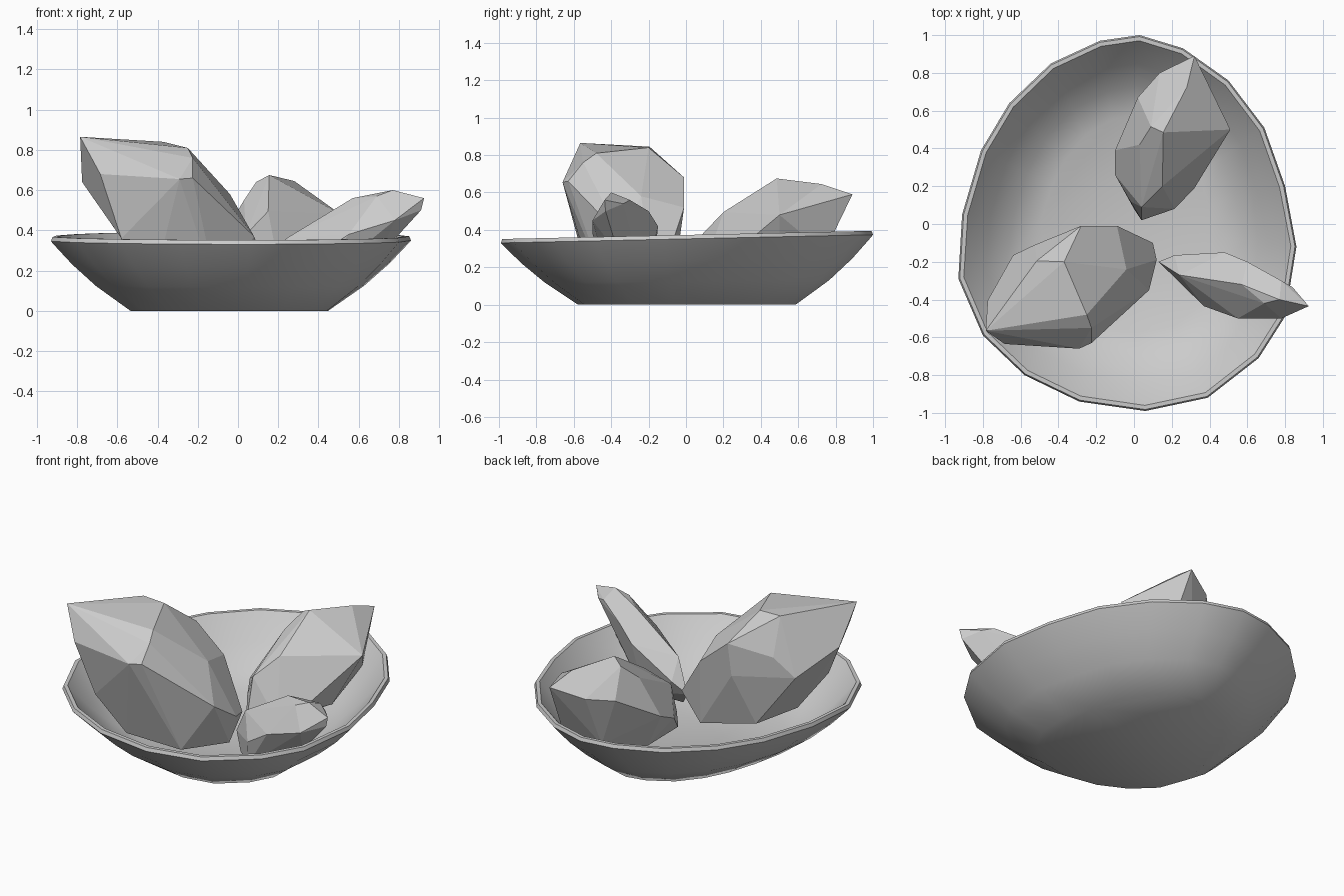
import bpy, bmesh, math
from mathutils import Vector


def make_object(name, bm):
    bmesh.ops.recalc_face_normals(bm, faces=bm.faces[:])
    mesh = bpy.data.meshes.new(name)
    bm.to_mesh(mesh)
    bm.free()
    ob = bpy.data.objects.new(name, mesh)
    bpy.context.collection.objects.link(ob)
    return ob


def crystal(name, points):
    # faceted shard: convex hull of its corner points
    bm = bmesh.new()
    for p in points:
        bm.verts.new(p)
    res = bmesh.ops.convex_hull(bm, input=bm.verts[:])
    loose = [v for v in bm.verts if not v.link_faces]
    bmesh.ops.delete(bm, geom=loose, context='VERTS')
    bmesh.ops.dissolve_limit(bm, angle_limit=math.radians(6),
                             verts=bm.verts[:], edges=bm.edges[:])
    return make_object(name, bm)


# bowl: irregular hand-made rim outline, swept through inset/height rings
rim = [(0.03, 1.0), (0.26, 0.93), (0.50, 0.76), (0.69, 0.51), (0.80, 0.20),
       (0.86, -0.12), (0.80, -0.49), (0.66, -0.71), (0.39, -0.92),
       (0.06, -0.99), (-0.29, -0.94), (-0.58, -0.80), (-0.80, -0.59),
       (-0.93, -0.29), (-0.91, 0.05), (-0.81, 0.39), (-0.66, 0.64),
       (-0.44, 0.85), (-0.18, 0.97)]
profile = [(0.415, 0.0), (0.235, 0.125), (0.11, 0.235), (0.015, 0.335),
           (0.0, 0.352), (0.008, 0.373), (0.03, 0.373), (0.045, 0.355),
           (0.15, 0.235), (0.27, 0.13), (0.42, 0.06)]
centre = Vector((-0.03, 0.0))
bm = bmesh.new()
rings = []
for inset, z in profile:
    ring = []
    for p in rim:
        d = Vector(p) - centre
        q = centre + d.normalized() * (d.length - inset)
        tilt = 0.022 * q.y * min(1, z / 0.35)
        ring.append(bm.verts.new((q.x, q.y, z + tilt)))
    rings.append(ring)
n = len(rim)
for a, b in zip(rings, rings[1:]):
    for i in range(n):
        j = (i + 1) % n
        bm.faces.new((a[i], a[j], b[j], b[i]))
bm.faces.new(rings[0])
bm.faces.new(rings[-1])
bowl = make_object("bowl", bm)
bpy.context.view_layer.objects.active = bowl
bowl.select_set(True)
bpy.ops.object.shade_smooth_by_angle(angle=math.radians(40))

# three crystals leaning outward from the middle of the bowl
crystal("large_crystal", [
    (-0.785, -0.565, 0.865), (-0.515, -0.195, 0.845), (-0.37, -0.20, 0.84),
    (-0.25, -0.48, 0.81), (-0.225, -0.55, 0.76), (-0.685, -0.635, 0.68),
    (-0.29, -0.66, 0.655), (-0.225, -0.63, 0.66), (-0.775, -0.405, 0.64),
    (-0.64, -0.165, 0.50), (-0.525, -0.11, 0.62), (-0.28, -0.01, 0.68),
    (-0.09, -0.01, 0.52), (-0.04, -0.24, 0.58), (-0.30, -0.02, 0.48),
    (0.08, -0.35, 0.37), (0.12, -0.19, 0.26), (0.10, -0.10, 0.25),
    (-0.42, -0.50, 0.13), (-0.10, -0.42, 0.08), (0.08, -0.20, 0.09),
    (-0.05, -0.07, 0.10), (-0.40, -0.12, 0.17), (-0.58, -0.58, 0.36)])

crystal("back_crystal", [
    (0.32, 0.89, 0.59), (0.155, 0.485, 0.675), (0.28, 0.725, 0.645),
    (0.09, 0.515, 0.64), (0.135, 0.80, 0.53), (0.02, 0.67, 0.50),
    (0.51, 0.50, 0.48), (0.15, 0.20, 0.495), (0.03, 0.42, 0.55),
    (-0.10, 0.39, 0.33), (-0.10, 0.26, 0.27), (-0.02, 0.12, 0.24),
    (0.04, 0.09, 0.38), (0.00, 0.08, 0.12), (0.04, 0.02, 0.10),
    (0.215, 0.08, 0.15), (0.32, 0.19, 0.22), (0.02, 0.35, 0.10),
    (0.30, 0.50, 0.12), (0.34, 0.74, 0.28), (0.12, 0.66, 0.20)])

crystal("small_crystal", [
    (0.925, -0.435, 0.56), (0.77, -0.40, 0.60), (0.78, -0.30, 0.56),
    (0.84, -0.335, 0.54), (0.57, -0.32, 0.56), (0.69, -0.42, 0.57),
    (0.60, -0.20, 0.50), (0.48, -0.15, 0.42), (0.215, -0.165, 0.25),
    (0.13, -0.20, 0.18), (0.24, -0.27, 0.36), (0.37, -0.435, 0.26),
    (0.55, -0.50, 0.38), (0.78, -0.50, 0.45), (0.91, -0.43, 0.50),
    (0.20, -0.26, 0.09), (0.35, -0.40, 0.10), (0.45, -0.22, 0.11),
    (0.70, -0.36, 0.27)])
